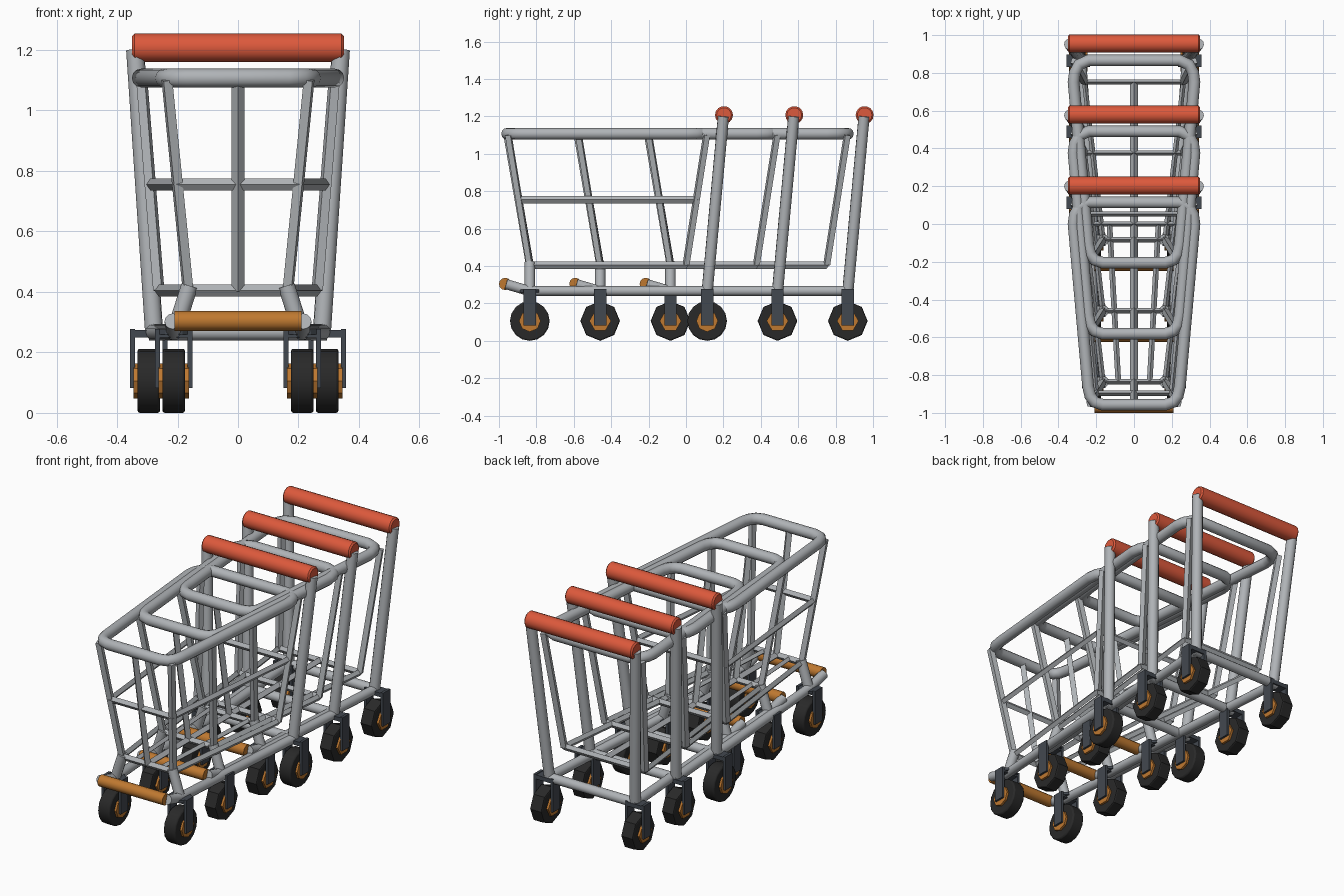
import bpy, math

cube = bpy.data.objects.get("Cube")
if cube:
    bpy.data.objects.remove(cube, do_unlink=True)


def material(name, rgb):
    m = bpy.data.materials.new(name)
    m.use_nodes = True
    m.diffuse_color = (*rgb, 1)
    bsdf = next(n for n in m.node_tree.nodes if n.type == 'BSDF_PRINCIPLED')
    bsdf.inputs["Base Color"].default_value = (*rgb, 1)
    return m


STEEL = material("steel_grey", (0.43, 0.45, 0.47))
RED = material("handle_red", (0.72, 0.1, 0.045))
ORANGE = material("bumper_orange", (0.52, 0.19, 0.03))
RUBBER = material("tyre_black", (0.022, 0.022, 0.022))
FORK = material("fork_slate", (0.055, 0.065, 0.08))


def select(ob):
    bpy.ops.object.select_all(action='DESELECT')
    ob.select_set(True)
    bpy.context.view_layer.objects.active = ob


def tube(name, paths, radius, mat, res=4, closed=False, round_ends=False):
    """Sweep a round section (or a diamond when res is 0) along each path."""
    curve = bpy.data.curves.new(name, 'CURVE')
    curve.dimensions = '3D'
    curve.bevel_depth = radius
    curve.bevel_resolution = res
    curve.use_fill_caps = True
    for path in paths:
        spline = curve.splines.new('POLY')
        spline.points.add(len(path) - 1)
        for point, co in zip(spline.points, path):
            point.co = (*co, 1)
        spline.use_cyclic_u = closed
        spline.use_smooth = res > 0
        if round_ends:
            spline.points[0].radius = spline.points[-1].radius = 0.82
    curve.materials.append(mat)
    ob = bpy.data.objects.new(name, curve)
    bpy.context.collection.objects.link(ob)
    select(ob)
    bpy.ops.object.convert(target='MESH')
    ob = bpy.context.object
    if res:
        bpy.ops.object.shade_smooth_by_angle(angle=math.radians(40))
    return ob


def cylinder(name, loc, radius, depth, sides, mat, axis='X', bevel=0.0):
    rot = (0, math.pi / 2, 0) if axis == 'X' else (0, 0, 0)
    bpy.ops.mesh.primitive_cylinder_add(vertices=sides, radius=radius, depth=depth,
                                        location=loc, rotation=rot)
    ob = bpy.context.object
    ob.name = name
    ob.data.materials.append(mat)
    if bevel:
        mod = ob.modifiers.new("soft_edge", 'BEVEL')
        mod.width = bevel
        mod.segments = 2
        mod.limit_method = 'ANGLE'
        mod.angle_limit = math.radians(60)
    return ob


def box(name, loc, size, mat):
    bpy.ops.mesh.primitive_cube_add(size=1, location=loc)
    ob = bpy.context.object
    ob.name = name
    ob.scale = size
    ob.data.materials.append(mat)


def mirrored(*path):
    return [[(s * x, y, z) for x, y, z in path] for s in (1, -1)]


def loop(half):
    """Close a half outline (back to front) across the middle."""
    return half + [(-x, y, z) for x, y, z in reversed(half)]


def caster(name, x, y, sides, swivel):
    z = 0.106
    tyre = cylinder(name + "_tyre", (x, y, z), 0.106, 0.075, sides, RUBBER, bevel=0.008)
    if sides > 8:
        select(tyre)
        bpy.ops.object.shade_smooth_by_angle(angle=math.radians(40))
    cylinder(name + "_hub", (x, y, z), 0.058, 0.1, max(6, sides // 2), ORANGE)
    for side in (-1, 1):
        box(name + "_fork_plate", (x + side * 0.054, y, 0.18), (0.016, 0.066, 0.195), FORK)
    box(name + "_fork_bridge", (x, y, 0.262), (0.108, 0.066, 0.024), FORK)
    if swivel:
        cylinder(name + "_swivel_disc", (x, y, 0.267), 0.058, 0.016, 12, FORK, 'Z')


def cart(dy, outermost):
    def at(*pts):
        return [(x, y + dy, z) for x, y, z in pts]

    # Push handle and its two slanted posts
    tube("handle", [at((-0.35, 0.203, 1.207), (-0.342, 0.203, 1.207),
                       (0.342, 0.203, 1.207), (0.35, 0.203, 1.207))],
         0.048, RED, 5, round_ends=True)
    tube("handle_post", mirrored(*at((0.277, 0.113, 0.26), (0.34, 0.2, 1.2))), 0.03, STEEL)

    # Basket rim with rounded corners
    rim = [(0.24, 0.114, 1.107), (0.29, 0.092, 1.107), (0.313, 0.05, 1.107),
           (0.32, 0.0, 1.107), (0.243, -0.86, 1.107), (0.232, -0.91, 1.107),
           (0.208, -0.943, 1.107), (0.165, -0.957, 1.107)]
    tube("basket_rim", [at(*loop(rim))], 0.031, STEEL, closed=True)

    # Basket floor and uprights
    back, front = (0.262, 0.0, 0.405), (0.165, -0.835, 0.405)
    tube("basket_floor_frame", [at(*loop([back, front]))], 0.02, STEEL, 0, closed=True)
    tube("floor_bar", [at((0, 0, 0.405), (0, -0.835, 0.405))], 0.02, STEEL, 0)
    tube("front_upright", mirrored(*at(front, (0.235, -0.95, 1.1))), 0.021, STEEL, 0)
    tube("centre_upright", [at((0, -0.835, 0.405), (0, -0.955, 1.1))], 0.021, STEEL, 0)
    tube("rear_upright", mirrored(*at(back, (0.318, 0.11, 1.1))), 0.021, STEEL, 0)
    if outermost:
        ring = [(0.29, 0.052, 0.755), (0.2, -0.895, 0.755)]
        tube("basket_middle_ring", [at(*loop(ring))], 0.02, STEEL, 0, closed=True)
        tube("floor_side_bar", mirrored(*at((0.13, 0, 0.405), (0.083, -0.835, 0.405))),
             0.015, STEEL, 0)

    # Lower frame, front legs and bumper
    rail = [(0.28, 0.117, 0.267), (0.212, -0.84, 0.267), (0.216, -0.962, 0.303)]
    tube("base_rail", mirrored(*at(*rail)), 0.027, STEEL)
    tube("base_back_bar", [at((-0.295, 0.117, 0.267), (0.295, 0.117, 0.267))], 0.027, STEEL)
    tube("front_leg", mirrored(*at((0.21, -0.835, 0.265), (0.16, -0.835, 0.42))), 0.028, STEEL)
    tube("bumper", [at((-0.21, -0.967, 0.304), (0.21, -0.967, 0.304))], 0.033, ORANGE)

    # Casters
    sides = 16 if outermost else 8
    for s, label in ((1, "left"), (-1, "right")):
        caster("front_" + label, s * 0.2125, -0.835 + dy, sides, True)
        caster("rear_" + label, s * 0.295, 0.113 + dy, sides, False)


# Three carts pushed into one another
for i in range(3):
    cart(i * 0.376, i == 0)
